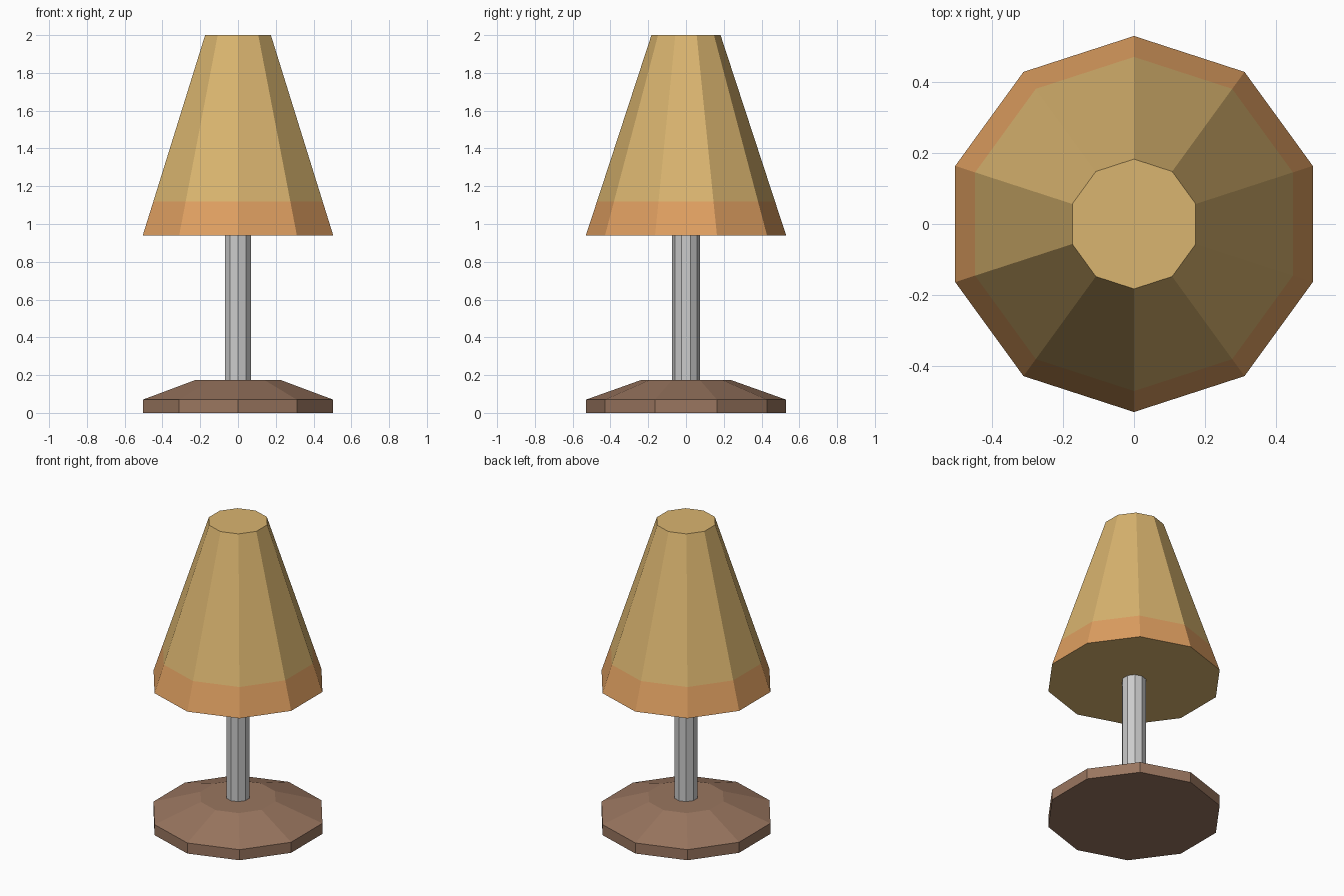
import bpy, bmesh
from math import cos, sin, pi

if "Cube" in bpy.data.objects:
    bpy.data.objects.remove(bpy.data.objects["Cube"])

SIDES = 10


def material(name, rgb):
    mat = bpy.data.materials.new(name)
    mat.diffuse_color = (*rgb, 1)
    mat.use_nodes = True
    mat.node_tree.nodes["Principled BSDF"].inputs["Base Color"].default_value = mat.diffuse_color
    return mat


def lathe(name, profile, mats=(), bands=None):
    """Closed ten-sided solid from (radius, z) pairs; bands = material per ring."""
    bm = bmesh.new()
    rings = [[bm.verts.new((r * cos(2 * pi * i / SIDES - pi / 2),
                            r * sin(2 * pi * i / SIDES - pi / 2), z))
              for i in range(SIDES)] for r, z in profile]
    bm.faces.new(rings[0][::-1])
    for k, (low, high) in enumerate(zip(rings, rings[1:])):
        for i in range(SIDES):
            j = (i + 1) % SIDES
            face = bm.faces.new((low[i], low[j], high[j], high[i]))
            face.material_index = bands[k] if bands else 0
    bm.faces.new(rings[-1])
    mesh = bpy.data.meshes.new(name)
    bm.to_mesh(mesh)
    bm.free()
    for m in mats:
        mesh.materials.append(m)
    obj = bpy.data.objects.new(name, mesh)
    bpy.context.collection.objects.link(obj)
    return obj


wood = material("brown_wood", (0.32, 0.18, 0.115))
fabric = material("tan_fabric", (0.70, 0.46, 0.16))
trim = material("orange_trim", (0.74, 0.35, 0.12))

# Foot: short upright rim, then a shallow slope to a flat top
lathe("base", [(0.53, 0), (0.53, 0.07), (0.235, 0.175)], [wood])

# Grey stem between foot and shade
lathe("pole", [(0.073, 0.175), (0.073, 0.94)])

# Tapered shade with an orange band along its lower edge
lathe("lampshade", [(0.53, 0.94), (0.471, 1.12), (0.183, 2.0)],
      [fabric, trim], bands=[1, 0])
